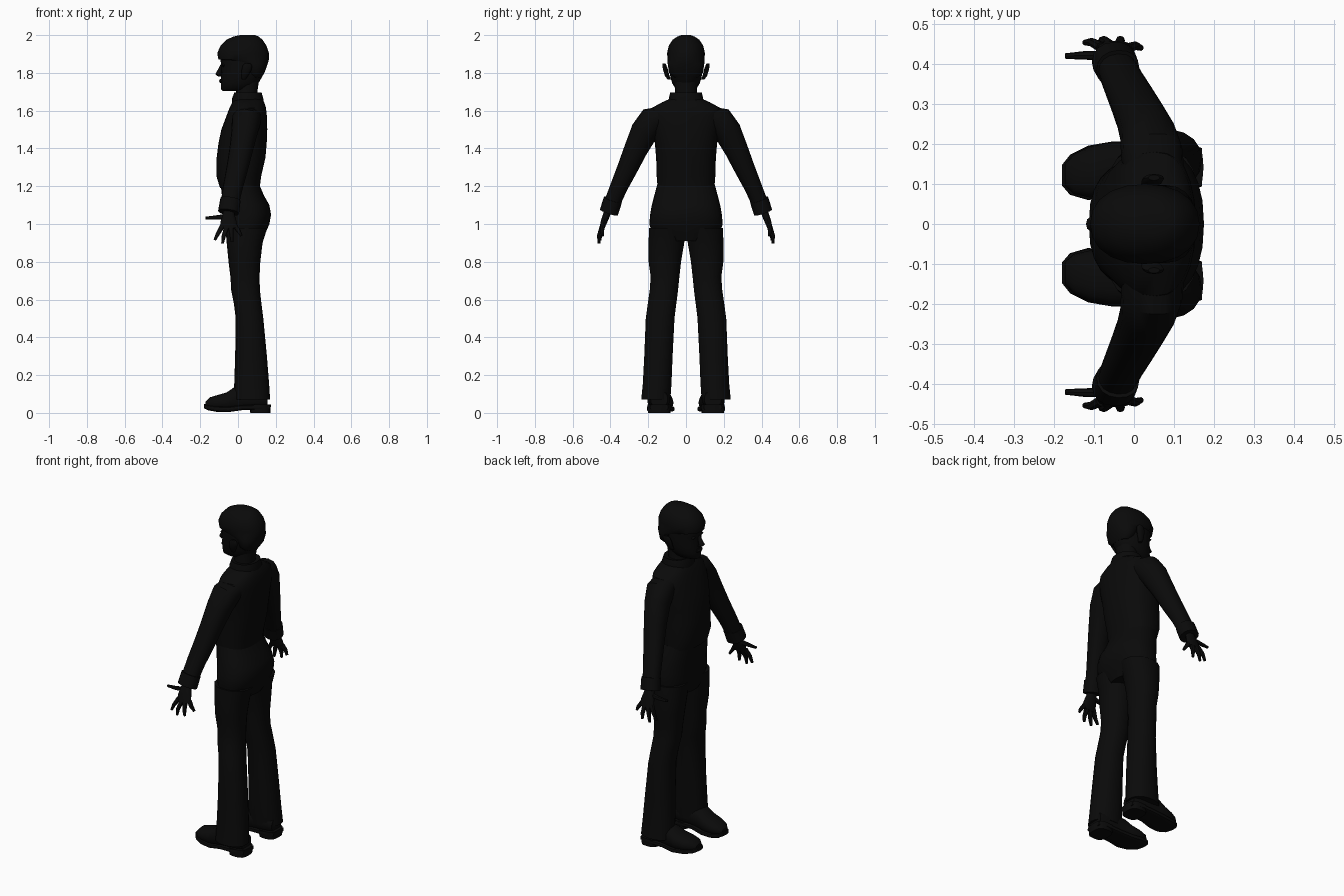
import bpy, bmesh, math
from mathutils import Vector

cube = bpy.data.objects.get("Cube")
if cube:
    bpy.data.objects.remove(cube, do_unlink=True)

black = bpy.data.materials.new("near black")
black.use_nodes = True
COLOUR = (0.003, 0.003, 0.003, 1)
black.diffuse_color = COLOUR
bsdf = black.node_tree.nodes["Principled BSDF"]
bsdf.inputs["Base Color"].default_value = COLOUR
bsdf.inputs["Roughness"].default_value = 0.9


def loft(name, sections, ref=(1, 0, 0), axis=None, n=16, power=2.2, pair=False, angle=40):
    """Skin rings (x, y, z, radius along ref, radius across); pair mirrors over y."""
    bm = bmesh.new()
    pts = [Vector(s[:3]) for s in sections]
    rings = []
    for i, s in enumerate(sections):
        d = Vector(axis) if axis else pts[min(i + 1, len(pts) - 1)] - pts[max(i - 1, 0)]
        d.normalize()
        u = Vector(ref)
        u = (u - d * u.dot(d)).normalized()
        v = d.cross(u)
        ring = []
        for k in range(n):
            a = 2 * math.pi * k / n
            c, t = math.cos(a), math.sin(a)
            c = math.copysign(abs(c) ** (2 / power), c)
            t = math.copysign(abs(t) ** (2 / power), t)
            ring.append(bm.verts.new(pts[i] + u * c * s[3] + v * t * s[4]))
        rings.append(ring)
    for a, b in zip(rings, rings[1:]):
        for k in range(n):
            j = (k + 1) % n
            bm.faces.new((a[k], a[j], b[j], b[k]))
    bm.faces.new(rings[0][::-1])
    bm.faces.new(rings[-1])
    bmesh.ops.recalc_face_normals(bm, faces=bm.faces)
    me = bpy.data.meshes.new(name)
    bm.to_mesh(me)
    bm.free()
    me.materials.append(black)
    ob = bpy.data.objects.new(name, me)
    bpy.context.collection.objects.link(ob)
    bpy.ops.object.select_all(action='DESELECT')
    ob.select_set(True)
    bpy.context.view_layer.objects.active = ob
    bpy.ops.object.shade_smooth_by_angle(angle=math.radians(angle))
    if pair:
        m = ob.modifiers.new("mirror", 'MIRROR')
        m.use_axis = (False, True, False)
    return ob


def column(name, rows, y=0, **kw):
    """Upright loft from rows of (z, front x, back x, half width)."""
    return loft(name, [((f + b) / 2, y, z, (b - f) / 2, w) for z, f, b, w in rows],
                axis=(0, 0, 1), **kw)


# Jacket, waist and collar
column("jacket", [
    (1.19, -0.095, 0.115, 0.150), (1.25, -0.113, 0.122, 0.155), (1.35, -0.113, 0.145, 0.158),
    (1.43, -0.103, 0.152, 0.165), (1.50, -0.088, 0.155, 0.180), (1.57, -0.062, 0.153, 0.192),
    (1.615, -0.045, 0.148, 0.180), (1.645, -0.030, 0.138, 0.125), (1.665, -0.015, 0.125, 0.08)],
    n=24, power=2.4)
column("collar", [
    (1.62, -0.030, 0.130, 0.095), (1.66, -0.033, 0.135, 0.092), (1.695, -0.020, 0.125, 0.084),
    (1.69, -0.012, 0.115, 0.072)], n=20)
column("hips", [
    (0.91, -0.058, 0.130, 0.100), (0.95, -0.064, 0.145, 0.180), (1.00, -0.068, 0.166, 0.194),
    (1.05, -0.072, 0.175, 0.190), (1.10, -0.078, 0.166, 0.181), (1.15, -0.085, 0.138, 0.168),
    (1.21, -0.092, 0.112, 0.152)], n=24, power=2.3)

# Flared trouser legs: z, front, back, inner y, outer y
legs = [(0.07, -0.022, 0.170, 0.082, 0.238), (0.15, -0.020, 0.165, 0.076, 0.230),
        (0.30, -0.015, 0.153, 0.070, 0.222), (0.50, -0.012, 0.134, 0.060, 0.214),
        (0.58, -0.022, 0.124, 0.050, 0.203), (0.65, -0.036, 0.116, 0.041, 0.193),
        (0.72, -0.040, 0.114, 0.034, 0.188), (0.80, -0.050, 0.118, 0.025, 0.199),
        (0.90, -0.060, 0.130, 0.008, 0.200), (0.98, -0.066, 0.155, 0.002, 0.196)]
loft("trouser_legs", [((f + b) / 2, (i + o) / 2, z, (b - f) / 2, (o - i) / 2)
                      for z, f, b, i, o in legs], axis=(0, 0, 1), n=18, pair=True)

# Shoes: upper, sole and heel
loft("shoe_uppers", [
    (-0.172, 0.123, 0.042, 0.018, 0.028), (-0.150, 0.125, 0.050, 0.032, 0.050),
    (-0.110, 0.130, 0.054, 0.040, 0.064), (-0.060, 0.137, 0.060, 0.048, 0.067),
    (-0.020, 0.142, 0.074, 0.062, 0.062), (0.040, 0.142, 0.082, 0.066, 0.056),
    (0.110, 0.142, 0.080, 0.056, 0.058), (0.155, 0.142, 0.072, 0.042, 0.045)],
    ref=(0, 0, 1), axis=(1, 0, 0), power=2.4, pair=True)
loft("shoe_soles", [
    (-0.180, 0.122, 0.036, 0.012, 0.026), (-0.160, 0.123, 0.028, 0.014, 0.050),
    (-0.115, 0.128, 0.021, 0.015, 0.068), (-0.050, 0.137, 0.019, 0.015, 0.070),
    (0.020, 0.142, 0.028, 0.014, 0.062), (0.120, 0.142, 0.030, 0.014, 0.064),
    (0.170, 0.142, 0.030, 0.014, 0.048)],
    ref=(0, 0, 1), axis=(1, 0, 0), power=4, pair=True, angle=30)
column("shoe_heels", [(0.0, 0.065, 0.172, 0.060), (0.045, 0.060, 0.174, 0.062)],
       y=0.142, power=3, pair=True)

# Sleeves and cuffs
loft("sleeves", [
    (0.050, 0.125, 1.575, 0.075, 0.050), (0.045, 0.175, 1.550, 0.078, 0.076),
    (0.035, 0.220, 1.490, 0.070, 0.073), (0.016, 0.268, 1.390, 0.062, 0.062),
    (-0.005, 0.312, 1.290, 0.057, 0.054), (-0.028, 0.358, 1.190, 0.052, 0.046),
    (-0.045, 0.395, 1.100, 0.048, 0.043)], pair=True)
loft("cuffs", [
    (-0.040, 0.387, 1.128, 0.054, 0.050), (-0.050, 0.408, 1.062, 0.056, 0.050),
    (-0.050, 0.408, 1.060, 0.040, 0.034)], axis=(-0.15, 0.32, -0.94), pair=True)

# Hands with spread fingers
loft("palms", [
    (-0.048, 0.408, 1.085, 0.026, 0.020), (-0.050, 0.420, 1.050, 0.032, 0.019),
    (-0.050, 0.435, 1.010, 0.043, 0.017), (-0.048, 0.446, 0.975, 0.043, 0.013)],
    n=12, pair=True)
fingers = {
    "index_fingers": ((-0.082, 0.443, 0.990), (-0.106, 0.455, 0.950), (-0.123, 0.454, 0.915)),
    "middle_fingers": ((-0.060, 0.446, 0.980), (-0.076, 0.460, 0.935), (-0.082, 0.461, 0.897)),
    "ring_fingers": ((-0.038, 0.446, 0.980), (-0.034, 0.460, 0.938), (-0.032, 0.460, 0.904)),
    "little_fingers": ((-0.016, 0.440, 0.990), (0.004, 0.446, 0.962), (0.018, 0.440, 0.938)),
    "thumbs": ((-0.065, 0.420, 1.040), (-0.120, 0.422, 1.034), (-0.172, 0.420, 1.032))}
for name, (a, b, c) in fingers.items():
    up = (0, 0, 1) if name == "thumbs" else (1, 0, 0)
    loft(name, [(*a, 0.014, 0.013), (*b, 0.011, 0.011), (*c, 0.007, 0.007)],
         ref=up, n=8, pair=True)

# Neck, head and hair
column("neck", [(1.63, -0.010, 0.110, 0.066), (1.70, -0.010, 0.102, 0.058),
                (1.78, -0.005, 0.115, 0.062)])
column("head", [
    (1.705, -0.082, 0.040, 0.036), (1.715, -0.090, 0.075, 0.055), (1.745, -0.090, 0.108, 0.073),
    (1.78, -0.090, 0.128, 0.083), (1.82, -0.088, 0.142, 0.088), (1.85, -0.090, 0.152, 0.091),
    (1.90, -0.100, 0.155, 0.093), (1.95, -0.080, 0.135, 0.080), (1.98, -0.040, 0.110, 0.050)],
    n=20, power=2.1)
column("hair", [
    (1.775, 0.065, 0.124, 0.060), (1.80, 0.045, 0.140, 0.090), (1.85, 0.005, 0.158, 0.097),
    (1.872, -0.104, 0.164, 0.098), (1.905, -0.110, 0.164, 0.100), (1.945, -0.092, 0.150, 0.091),
    (1.975, -0.062, 0.130, 0.071), (1.992, -0.025, 0.110, 0.046), (2.00, 0.010, 0.090, 0.024)],
    n=20, power=2.2)

# Facial features
loft("nose", [(-0.084, 0, 1.845, 0.008, 0.008), (-0.096, 0, 1.815, 0.012, 0.013),
              (-0.104, 0, 1.793, 0.016, 0.019), (-0.092, 0, 1.780, 0.012, 0.014)],
     axis=(0, 0, 1), n=10)
loft("lips", [(-0.089, 0, 1.747, 0.006, 0.020), (-0.089, 0, 1.757, 0.011, 0.028),
              (-0.089, 0, 1.767, 0.006, 0.020)], axis=(0, 0, 1), n=10)
loft("eyes", [(-0.076, 0.036, 1.832, 0.003, 0.006), (-0.076, 0.036, 1.840, 0.010, 0.016),
              (-0.076, 0.036, 1.848, 0.003, 0.006)], axis=(0, 0, 1), n=10, pair=True)
loft("ears", [(0.030, 0.088, 1.765, 0.010, 0.010), (0.036, 0.100, 1.785, 0.018, 0.012),
              (0.045, 0.108, 1.815, 0.026, 0.013), (0.050, 0.114, 1.838, 0.025, 0.011),
              (0.050, 0.116, 1.850, 0.014, 0.007)], axis=(0, 0, 1), n=12, pair=True)
